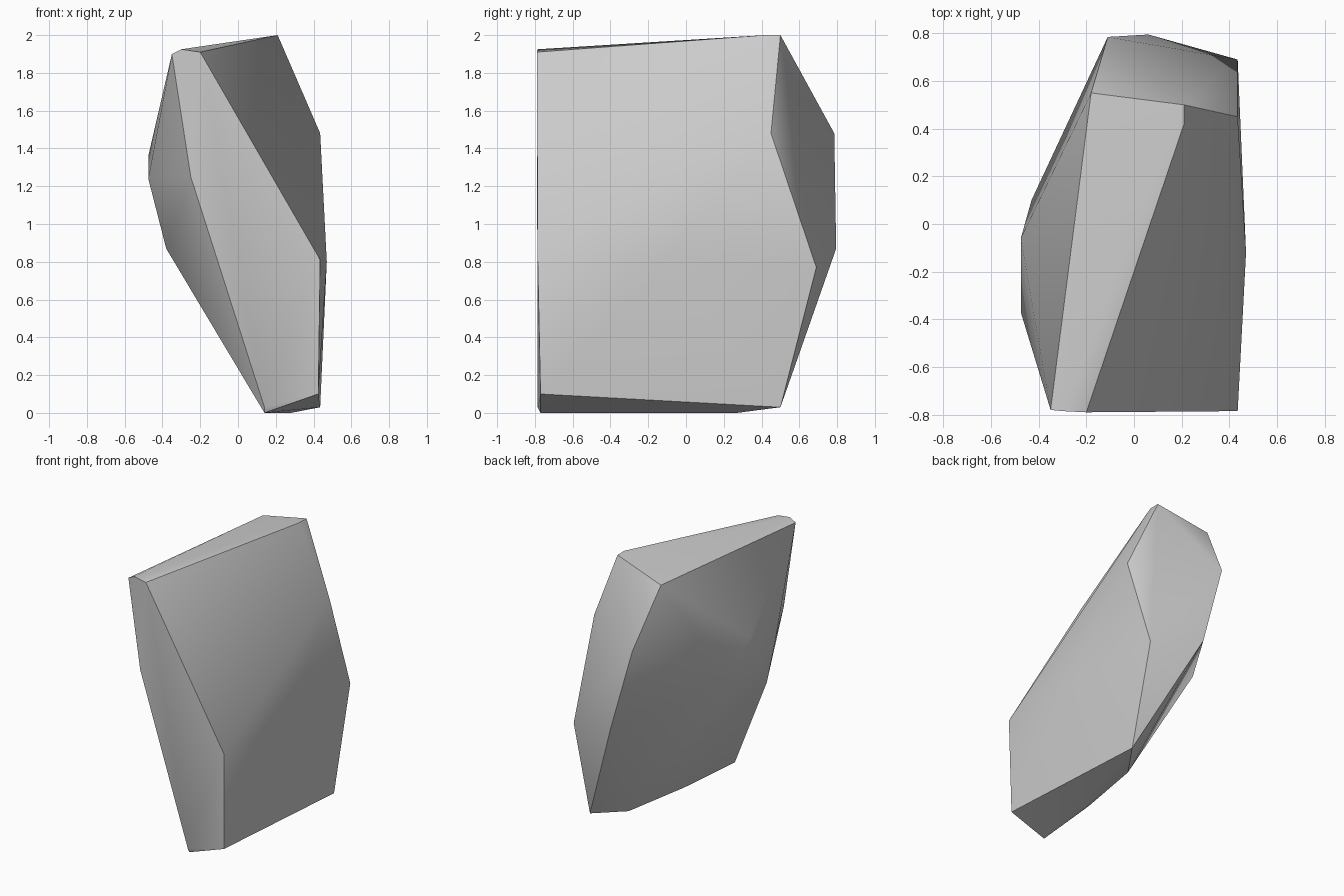
import bpy, bmesh, math

cube = bpy.data.objects.get("Cube")
if cube:
    bpy.data.objects.remove(cube, do_unlink=True)

# One plain stone colour
stone = bpy.data.materials.new("grey_stone")
stone.use_nodes = True
grey = (0.6, 0.6, 0.6, 1)
stone.diffuse_color = grey
bsdf = stone.node_tree.nodes["Principled BSDF"]
bsdf.inputs["Base Color"].default_value = grey
bsdf.inputs["Roughness"].default_value = 0.9

# Corners of the chipped block, grouped by side
front = [(-.35, -.78, 1.9), (-.3, -.785, 1.925), (-.2, -.79, 1.91), (-.25, -.785, 1.25),
         (.435, -.785, .81), (.425, -.77, .1), (.14, -.785, .03)]
top = [(.21, .5, 2), (.21, .42, 2), (-.18, .55, 1.9)]
back = [(.435, .45, 1.48), (-.11, .785, 1.48), (.06, .795, .87), (.435, .69, .77)]
bulge_left = [(-.475, -.37, 1.24), (-.475, -.06, 1.36), (-.43, .1, 1.08), (-.38, -.4, .87)]
bulge_right = [(.47, -.12, .8)]
base = [(.14, -.77, 0), (.19, -.25, 0), (.28, .27, 0), (.435, .5, .03)]

# Wrap the corners in a convex shell
bm = bmesh.new()
for co in front + top + back + bulge_left + bulge_right + base:
    bm.verts.new(co)
bmesh.ops.convex_hull(bm, input=bm.verts[:])
loose = [v for v in bm.verts if not v.link_faces]
bmesh.ops.delete(bm, geom=loose, context='VERTS')
bmesh.ops.dissolve_limit(bm, angle_limit=math.radians(1), verts=bm.verts[:], edges=bm.edges[:])
bmesh.ops.recalc_face_normals(bm, faces=bm.faces[:])

mesh = bpy.data.meshes.new("rock")
bm.to_mesh(mesh)
bm.free()
mesh.materials.append(stone)
rock = bpy.data.objects.new("rock", mesh)
bpy.context.collection.objects.link(rock)

# Soft facets with crisp main ridges
bpy.ops.object.select_all(action='DESELECT')
rock.select_set(True)
bpy.context.view_layer.objects.active = rock
bpy.ops.object.shade_smooth_by_angle(angle=math.radians(35))
